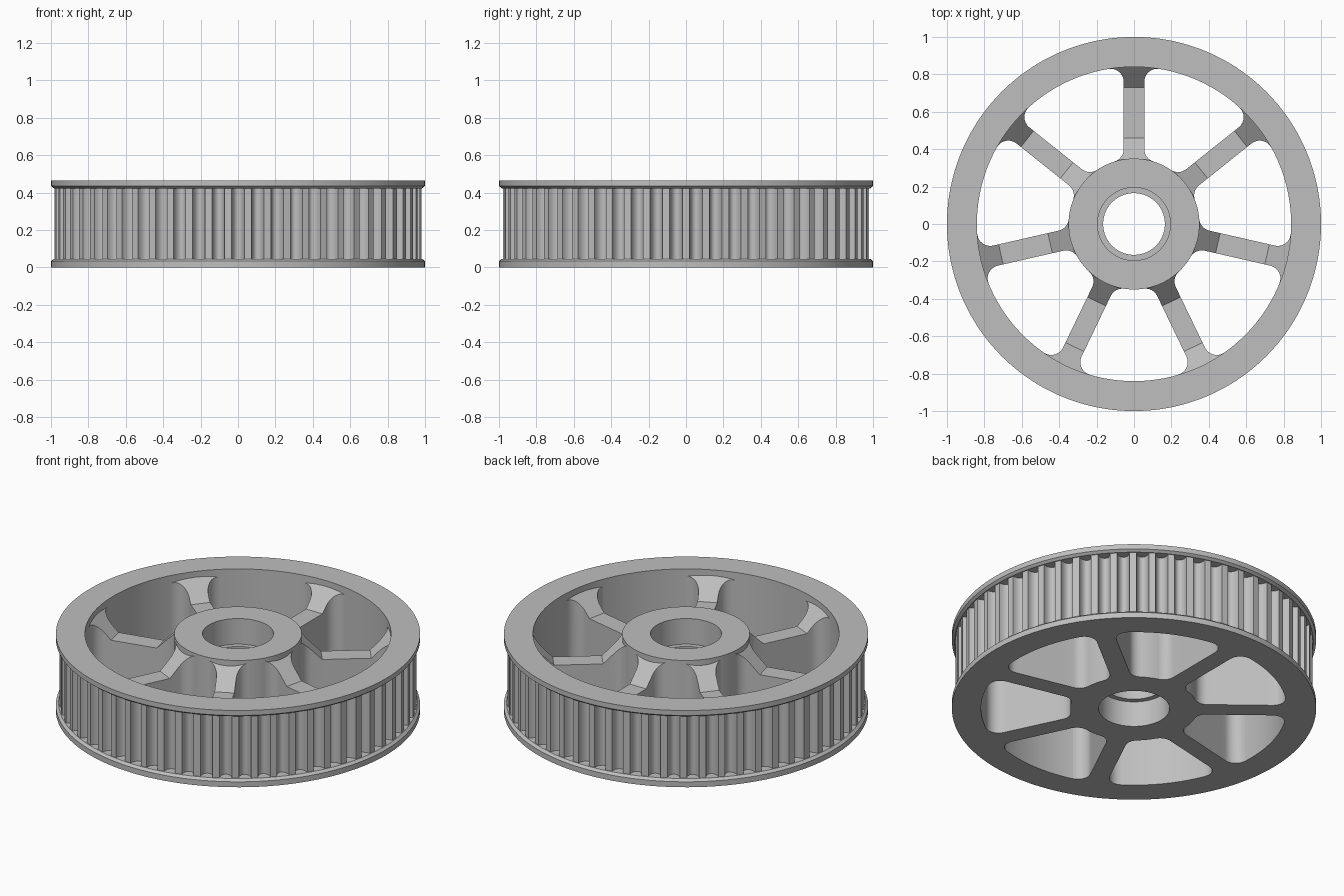
import bpy
import math

cube = bpy.data.objects.get("Cube")
if cube:
    bpy.data.objects.remove(cube, do_unlink=True)

HEIGHT = 0.465
RIM_R, HUB_R = 0.84, 0.35
TEETH, LAND_R, GROOVE_DEPTH, GROOVE_SHARE = 58, 0.98, 0.05, 0.64
SPOKES, HALF_W, FILLET = 7, 0.055, 0.07

metal = bpy.data.materials.new("grey metal")
metal.use_nodes = True
grey = (0.52, 0.52, 0.52, 1)
metal.diffuse_color = grey
metal.node_tree.nodes["Principled BSDF"].inputs["Base Color"].default_value = grey


def make_object(name, verts, faces):
    mesh = bpy.data.meshes.new(name)
    mesh.from_pydata(verts, [], faces)
    mesh.materials.append(metal)
    obj = bpy.data.objects.new(name, mesh)
    bpy.context.collection.objects.link(obj)
    bpy.ops.object.select_all(action="DESELECT")
    obj.select_set(True)
    bpy.context.view_layer.objects.active = obj
    bpy.ops.object.shade_smooth_by_angle(angle=math.radians(30))
    return obj


def revolve(name, rings, angles):
    """Closed ring solid; each ring is (radius or list of radii, height)."""
    n, m = len(angles), len(rings)
    verts, faces = [], []
    for radius, z in rings:
        radii = radius if isinstance(radius, list) else [radius] * n
        verts += [(r * math.cos(a), r * math.sin(a), z) for r, a in zip(radii, angles)]
    for i in range(m):
        k = (i + 1) % m
        for j in range(n):
            q = (j + 1) % n
            faces.append((i * n + j, i * n + q, k * n + q, k * n + j))
    return make_object(name, verts, faces)


# Toothed rim with flanges: round grooves share one set of angles with the rings
angles, tooth = [], []
pitch = math.tau / TEETH
STEPS = 10
for t in range(TEETH):
    for s in range(STEPS + 1):
        u = -math.cos(math.pi * s / STEPS)
        angles.append(-math.pi / 2 + pitch * (t + u * GROOVE_SHARE / 2))
        tooth.append(LAND_R - GROOVE_DEPTH * math.sin(math.pi * s / STEPS))
revolve("toothed_rim", [
    (RIM_R, 0), (1, 0), (1, 0.033), (0.985, 0.046),
    (tooth, 0.046), (tooth, HEIGHT - 0.042),
    (0.985, HEIGHT - 0.042), (1, HEIGHT - 0.03), (1, HEIGHT), (RIM_R, HEIGHT),
], angles)

# Hub with a bearing seat at each end and a lip between them
circle = [math.tau * i / 128 for i in range(128)]
revolve("hub", [
    (0.195, 0), (HUB_R, 0), (HUB_R, HEIGHT), (0.195, HEIGHT),
    (0.195, 0.31), (0.165, 0.31), (0.165, 0.155), (0.195, 0.155),
], circle)


# Spokes: filleted outline, flat top rising at 45 degrees into hub and rim
def arc(cx, cy, start, end, steps=8):
    return [(cx + FILLET * math.cos(start + (end - start) * i / steps),
             cy + FILLET * math.sin(start + (end - start) * i / steps))
            for i in range(steps + 1)]


cy = HALF_W + FILLET
hub_x = math.sqrt((HUB_R + FILLET) ** 2 - cy ** 2)
rim_x = math.sqrt((RIM_R - FILLET) ** 2 - cy ** 2)
side = arc(hub_x, cy, math.atan2(-cy, -hub_x), -math.pi / 2)
side += [(0.46, HALF_W), (0.73, HALF_W)]
side += arc(rim_x, cy, -math.pi / 2, math.atan2(cy, rim_x))
side.append((RIM_R + 0.01, side[-1][1]))

for k in range(SPOKES):
    verts, faces = [], []
    for x, y in side:
        top = 0.32 + max(0, 0.46 - x, x - 0.73)
        verts += [(x, -y, 0), (x, y, 0), (x, y, top), (x, -y, top)]
    for i in range(len(side) - 1):
        a, b = 4 * i, 4 * i + 4
        for j in range(4):
            q = (j + 1) % 4
            faces.append((a + j, a + q, b + q, b + j))
    spoke = make_object(f"spoke_{k + 1}", verts, faces)
    spoke.rotation_euler.z = math.pi / 2 + math.tau * k / SPOKES
